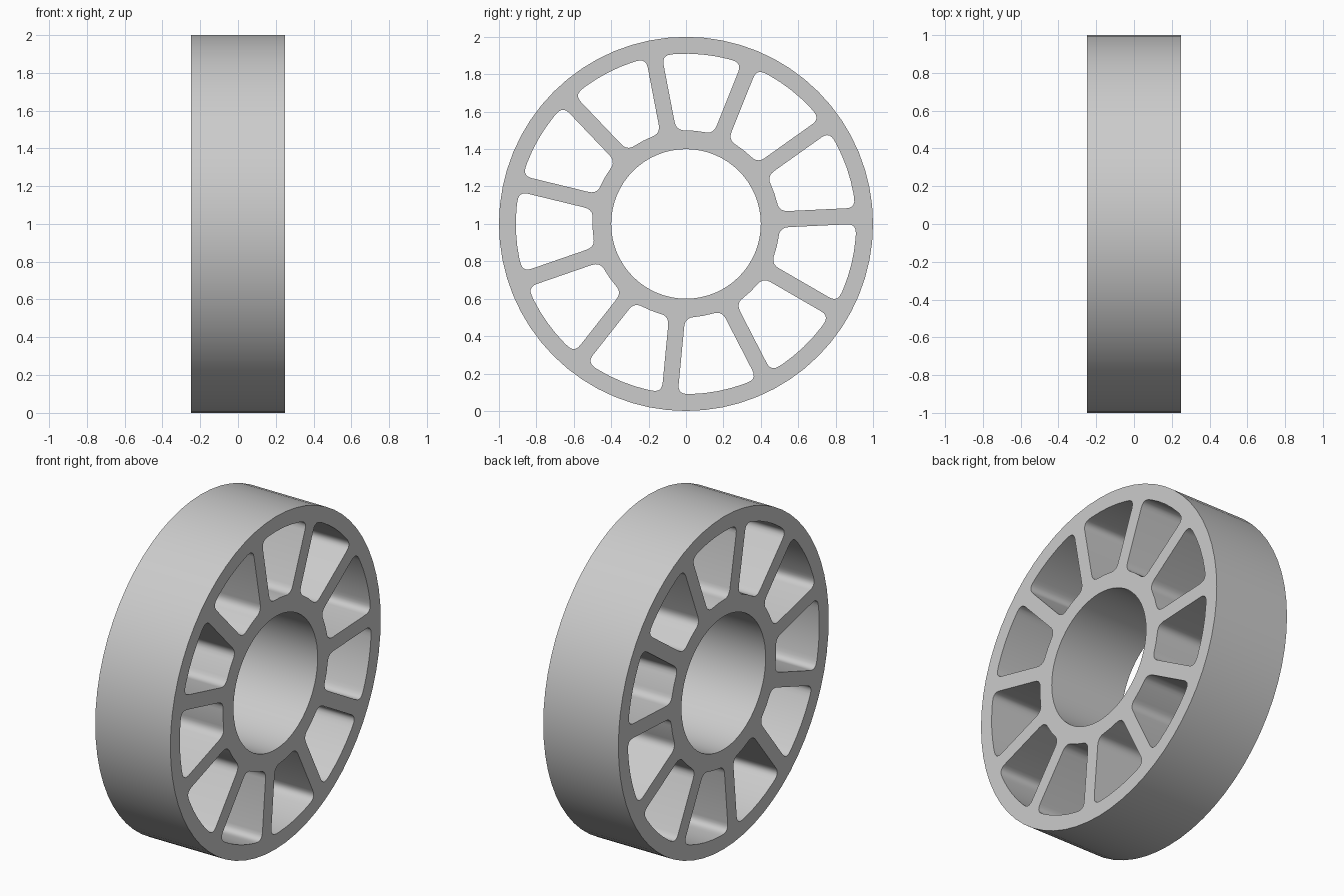
import bpy
from math import sin, cos, asin, radians, pi
from mathutils import Vector, Matrix

if "Cube" in bpy.data.objects:
    bpy.data.objects.remove(bpy.data.objects["Cube"])

SPOKES = 11
HALF_WIDTH = 0.25
HALF_SPOKE = 0.043
START = radians(2.7)
STEP = 2 * pi / SPOKES


def polar(r, a):
    return Vector((r * cos(a), r * sin(a)))


def arc(r, a0, a1, n):
    return [polar(r, a0 + (a1 - a0) * i / n) for i in range(n + 1)]


def round_corner(before, corner, after, d=0.05, n=5):
    # quadratic blend across a corner
    p = corner + (before - corner).normalized() * d
    q = corner + (after - corner).normalized() * d
    return [p * (1 - t) ** 2 + corner * 2 * t * (1 - t) + q * t * t
            for t in (i / n for i in range(n + 1))]


def window(k, r_in=0.5, r_out=0.91):
    # opening between two parallel-sided spokes
    a0, a1 = START + k * STEP, START + (k + 1) * STEP
    di, do = asin(HALF_SPOKE / r_in), asin(HALF_SPOKE / r_out)
    inner = arc(r_in, a1 - di, a0 + di, 4)
    outer = arc(r_out, a0 + do, a1 - do, 6)
    pts = inner[1:-1]
    pts += round_corner(inner[-2], inner[-1], outer[0])
    pts += round_corner(inner[-1], outer[0], outer[1])
    pts += outer[1:-1]
    pts += round_corner(outer[-2], outer[-1], inner[0])
    pts += round_corner(outer[-1], inner[0], inner[1])
    return pts


# Filled wheel profile: rim, hub bore and openings
curve = bpy.data.curves.new("wheel_profile", "CURVE")
curve.dimensions = "2D"
curve.fill_mode = "BOTH"
curve.extrude = HALF_WIDTH
loops = [arc(1, 0, 2 * pi, 64)[:-1], arc(0.4, 0, 2 * pi, 64)[:-1]]
loops += [window(k) for k in range(SPOKES)]
for pts in loops:
    spline = curve.splines.new("POLY")
    spline.points.add(len(pts) - 1)
    for point, p in zip(spline.points, pts):
        point.co = (p.x, p.y, 0, 1)
    spline.use_cyclic_u = True
helper = bpy.data.objects.new("wheel_profile", curve)
bpy.context.scene.collection.objects.link(helper)
bpy.context.view_layer.update()

# Solid wheel, turned so that its axle runs along x
mesh = bpy.data.meshes.new_from_object(
    helper.evaluated_get(bpy.context.evaluated_depsgraph_get()))
bpy.data.objects.remove(helper)
axes = Matrix(((0, 0, 1, 0), (1, 0, 0, 0), (0, 1, 0, 1), (0, 0, 0, 1)))
mesh.transform(axes)
wheel = bpy.data.objects.new("spoked_wheel", mesh)
bpy.context.scene.collection.objects.link(wheel)
bpy.context.view_layer.objects.active = wheel
wheel.select_set(True)
bpy.ops.object.mode_set(mode="EDIT")
bpy.ops.mesh.select_all(action="SELECT")
bpy.ops.mesh.remove_doubles(threshold=0.0005)
bpy.ops.mesh.normals_make_consistent(inside=False)
bpy.ops.object.mode_set(mode="OBJECT")
bpy.ops.object.shade_smooth_by_angle(angle=radians(30))

grey = bpy.data.materials.new("light_grey")
grey.use_nodes = True
colour = (0.6, 0.6, 0.6, 1)
grey.diffuse_color = colour
grey.node_tree.nodes["Principled BSDF"].inputs["Base Color"].default_value = colour
mesh.materials.clear()
mesh.materials.append(grey)
